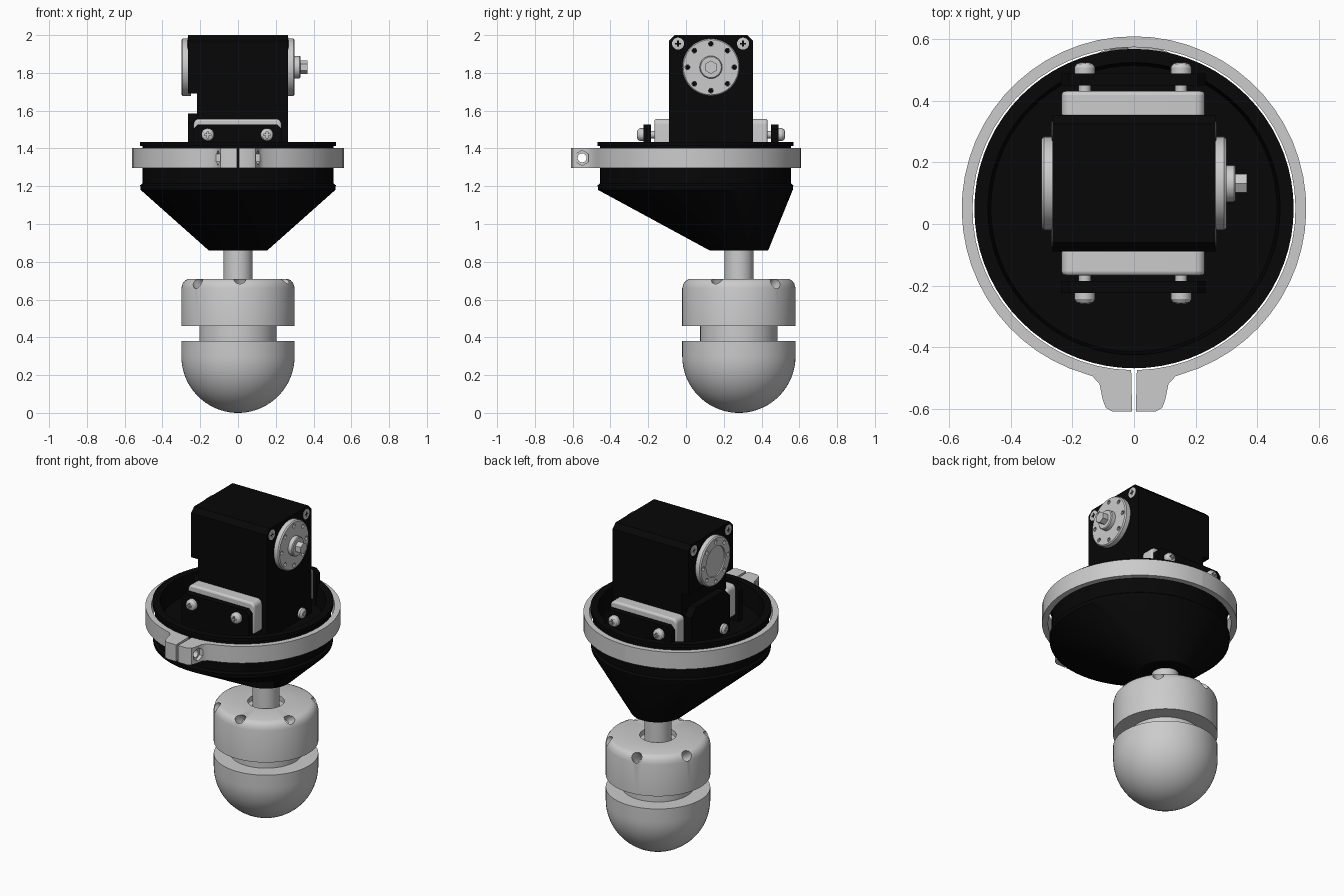
import bpy
import bmesh
from math import sin, cos, pi, radians
from mathutils import Matrix, Vector

if "Cube" in bpy.data.objects:
    bpy.data.objects.remove(bpy.data.objects["Cube"])

black = bpy.data.materials.new("black_plastic")
black.use_nodes = True
black.diffuse_color = (0.002, 0.002, 0.002, 1)
black.node_tree.nodes["Principled BSDF"].inputs["Base Color"].default_value = black.diffuse_color

AXES = {"x": Vector((1, 0, 0)), "y": Vector((0, 1, 0)), "z": Vector((0, 0, 1)),
        "-x": Vector((-1, 0, 0)), "-y": Vector((0, -1, 0))}


def finish(name, bm, mat=None):
    bmesh.ops.recalc_face_normals(bm, faces=bm.faces)
    mesh = bpy.data.meshes.new(name)
    bm.to_mesh(mesh)
    bm.free()
    obj = bpy.data.objects.new(name, mesh)
    bpy.context.collection.objects.link(obj)
    if mat:
        mesh.materials.append(mat)
    shade(obj)
    return obj


def activate(obj):
    bpy.ops.object.select_all(action="DESELECT")
    obj.select_set(True)
    bpy.context.view_layer.objects.active = obj


def shade(obj):
    activate(obj)
    bpy.ops.object.shade_smooth_by_angle(angle=radians(32))


def lathe(name, sections, origin=(0, 0, 0), axis="z", mat=None, segs=48):
    """Skin circles given as (height, radius, optional y offset)."""
    bm = bmesh.new()
    direction = axis if isinstance(axis, Vector) else AXES[axis]
    rot = AXES["z"].rotation_difference(direction).to_matrix().to_4x4()
    place = Matrix.Translation(origin) @ rot
    rings = []
    for h, r, *off in sections:
        cy = off[0] if off else 0
        rings.append([bm.verts.new(place @ Vector((r * cos(2 * pi * i / segs),
                                                   cy + r * sin(2 * pi * i / segs), h)))
                      for i in range(segs)])
    for a, b in zip(rings, rings[1:]):
        for i in range(segs):
            j = (i + 1) % segs
            bm.faces.new((a[i], a[j], b[j], b[i]))
    bm.faces.new(rings[0])
    bm.faces.new(rings[-1])
    return finish(name, bm, mat)


def prism(name, outline, lo, hi, axis, mat=None):
    """Extrude a flat outline from lo to hi along an axis."""
    put = {"x": lambda a, b, d: (d, a, b),
           "y": lambda a, b, d: (a, d, b),
           "z": lambda a, b, d: (a, b, d)}[axis]
    bm = bmesh.new()
    face = bm.faces.new([bm.verts.new(put(a, b, lo)) for a, b in outline])
    moved = bmesh.ops.extrude_face_region(bm, geom=[face])["geom"]
    shift = Vector(put(0, 0, hi - lo))
    bmesh.ops.translate(bm, vec=shift, verts=[v for v in moved if isinstance(v, bmesh.types.BMVert)])
    return finish(name, bm, mat)


def slab(a0, a1, b0, b1, c, steps=1):
    """Rectangle whose top corners are chamfered or rounded by c."""
    pts = [(a0, b0), (a1, b0)]
    for cx, start in ((a1 - c, 0), (a0 + c, pi / 2)):
        for i in range(steps + 1):
            t = start + pi / 2 * i / steps
            pts.append((cx + c * cos(t), b1 - c + c * sin(t)))
    return pts


def cut(target, cutter):
    cutter.hide_render = True
    mod = target.modifiers.new("cut", "BOOLEAN")
    mod.operation = "DIFFERENCE"
    mod.solver = "EXACT"
    mod.object = cutter
    activate(target)
    bpy.ops.object.modifier_apply(modifier=mod.name)
    bpy.data.objects.remove(cutter)
    shade(target)


def screw(name, origin, axis, r=0.034, h=0.035):
    head = lathe(name, [(-0.02, r), (h * 0.55, r), (h * 0.85, r * 0.8), (h, r * 0.45)],
                 origin, axis, segs=20)
    # cross recess
    k, w = r * 0.5, r * 0.14
    cross = [(w, w), (w, k), (-w, k), (-w, w), (-k, w), (-k, -w),
             (-w, -w), (-w, -k), (w, -k), (w, -w), (k, -w), (k, w)]
    o, flat = Vector(origin), axis[-1]
    a, b = (o.y, o.z) if flat == "x" else (o.x, o.z)
    depth = o[0 if flat == "x" else 1]
    sign = -1 if axis[0] == "-" else 1
    ends = sorted((depth + sign * (h - 0.014), depth + sign * h * 2))
    cut(head, prism("cross_cutter", [(a + p, b + q) for p, q in cross], *ends, flat))


# Rounded lower head, narrow neck and upper collar
HEAD_Y = 0.28
dome = [(0.3 - 0.3 * cos(t), 0.3 * sin(t)) for t in [0.05 + (pi / 2 - 0.05) * i / 16 for i in range(17)]]
dome[0] = (0, 0.015)
lathe("lower_head", dome + [(0.38, 0.3)], (0, HEAD_Y, 0), segs=64)
lathe("neck", [(0.36, 0.205), (0.48, 0.205)], (0, HEAD_Y, 0))
collar = lathe("collar", [(0.46, 0.3), (0.66, 0.3), (0.685, 0.293), (0.702, 0.28), (0.71, 0.262),
                          (0.71, 0.105), (0.68, 0.105)], (0, HEAD_Y, 0), segs=64)
for deg, lift in ((42, 0), (100, 0), (160, 0), (222, 0), (272, 0.03), (335, 0.03)):
    d = Vector((cos(radians(deg)), sin(radians(deg)), 0))
    tilt = (d + Vector((0, 0, 0.9))).normalized()
    spot = Vector((0, HEAD_Y, 0.655 + lift)) + d * 0.25
    cut(collar, lathe("notch_cutter", [(-0.03, 0.015), (0, 0.03), (0.2, 0.036)], spot, tilt, segs=16))
lathe("stem", [(0.55, 0.077), (0.9, 0.077)], (0, HEAD_Y, 0), segs=32)

# Offset funnel with a stepped rim and a sunken floor
MID = 0.05
lathe("funnel", [(0.86, 0.155, HEAD_Y), (1.18, 0.515, MID), (1.205, 0.518, MID), (1.215, 0.505, MID),
                 (1.412, 0.505, MID), (1.412, 0.519, MID), (1.434, 0.519, MID),
                 (1.434, 0.475, MID), (1.31, 0.465, MID)], mat=black, segs=72)

# Split clamp ring: half outline, mirrored
inner = [(0.525 * cos(t), MID + 0.525 * sin(t)) for t in
         [radians(-89 + 179 * i / 30) for i in range(31)]]
outer = [(0.56 * cos(t), MID + 0.56 * sin(t)) for t in
         [radians(90 - 158 * i / 26) for i in range(27)]]
lug = [(0.135, -0.495), (0.112, -0.52), (0.102, -0.57), (0.092, -0.597), (0.07, -0.61), (0.006, -0.61)]
clamp = prism("clamp_ring", inner + outer + lug, 1.297, 1.403, "z")
mirror = clamp.modifiers.new("mirror", "MIRROR")
mirror.use_clip = True
activate(clamp)
bpy.ops.object.modifier_apply(modifier=mirror.name)
cut(clamp, lathe("bolt_cutter", [(-0.2, 0.024), (0.2, 0.024)], (0, -0.55, 1.35), "x", segs=16))
for side in ("x", "-x"):
    cut(clamp, lathe("recess_cutter", [(0.09, 0.04), (0.2, 0.04)], (0, -0.55, 1.35), side, segs=6))

# Motor housing
prism("housing_upper", slab(-0.09, 0.355, 1.69, 2.0, 0.03), -0.265, 0.265, "x", black)
prism("housing_lower", slab(-0.09, 0.355, 1.3, 1.7, 0.001), -0.217, 0.265, "x", black)
prism("housing_foot", slab(-0.06, 0.325, 1.3, 1.585, 0.05), -0.265, -0.2, "x", black)

# Drive discs on both sides with a ring of bolt holes
AXLE = (0, 0.132, 1.83)
for name, side in (("output_disc", "x"), ("idler_disc", "-x")):
    disc = lathe(name, [(0.25, 0.152), (0.293, 0.152), (0.3, 0.146)], AXLE, side)
    for i in range(8):
        t = 2 * pi * i / 8
        spot = Vector(AXLE) + Vector((0, cos(t), sin(t))) * 0.124
        cut(disc, lathe("hole_cutter", [(0.268, 0.013), (0.4, 0.013)], spot, side, segs=10))
        lathe(name + "_hole", [(0.26, 0.0125), (0.275, 0.0125)], spot, side, black, 10)
    if side == "-x":
        cut(disc, lathe("recess_cutter", [(0.292, 0.095), (0.4, 0.095)], AXLE, side))
lathe("output_hub", [(0.28, 0.06), (0.325, 0.06), (0.33, 0.055)], AXLE, "x", segs=24)
lathe("axle_bolt", [(0.32, 0.035), (0.368, 0.035)], AXLE, "x", segs=6)

# Housing corner screws and side screws
for y in (-0.042, 0.302):
    for side, x in (("x", 0.265), ("-x", -0.265)):
        screw("corner_screw", (x, y, 1.955), side, 0.032, 0.004)
screw("right_foot_screw", (0.265, 0.25, 1.35), "x", 0.032, 0.025)
screw("left_foot_screw", (-0.265, 0.01, 1.35), "-x", 0.032, 0.025)

# Front and back mounts: pale rounded pad, dark plate, two screws
for name, face, s, side in (("front", -0.09, -1, "-y"), ("back", 0.355, 1, "y")):
    pad_span = sorted((face - s * 0.01, face + s * 0.077))
    plate_span = sorted((face + s * 0.095, face + s * 0.135))
    pad = prism(name + "_pad", slab(-0.235, 0.23, 1.36, 1.557, 0.03, 6), *pad_span, "y")
    bevel = pad.modifiers.new("soft_edges", "BEVEL")
    bevel.width = 0.012
    bevel.segments = 3
    prism(name + "_plate", slab(-0.237, 0.232, 1.3, 1.528, 0.025), *plate_span, "y", black)
    for x in (-0.16, 0.153):
        lathe(name + "_spacer", [(0.07, 0.02), (0.1, 0.02)], (x, face, 1.473), side, segs=12)
        screw(name + "_screw", (x, face + s * 0.135, 1.473), side)
